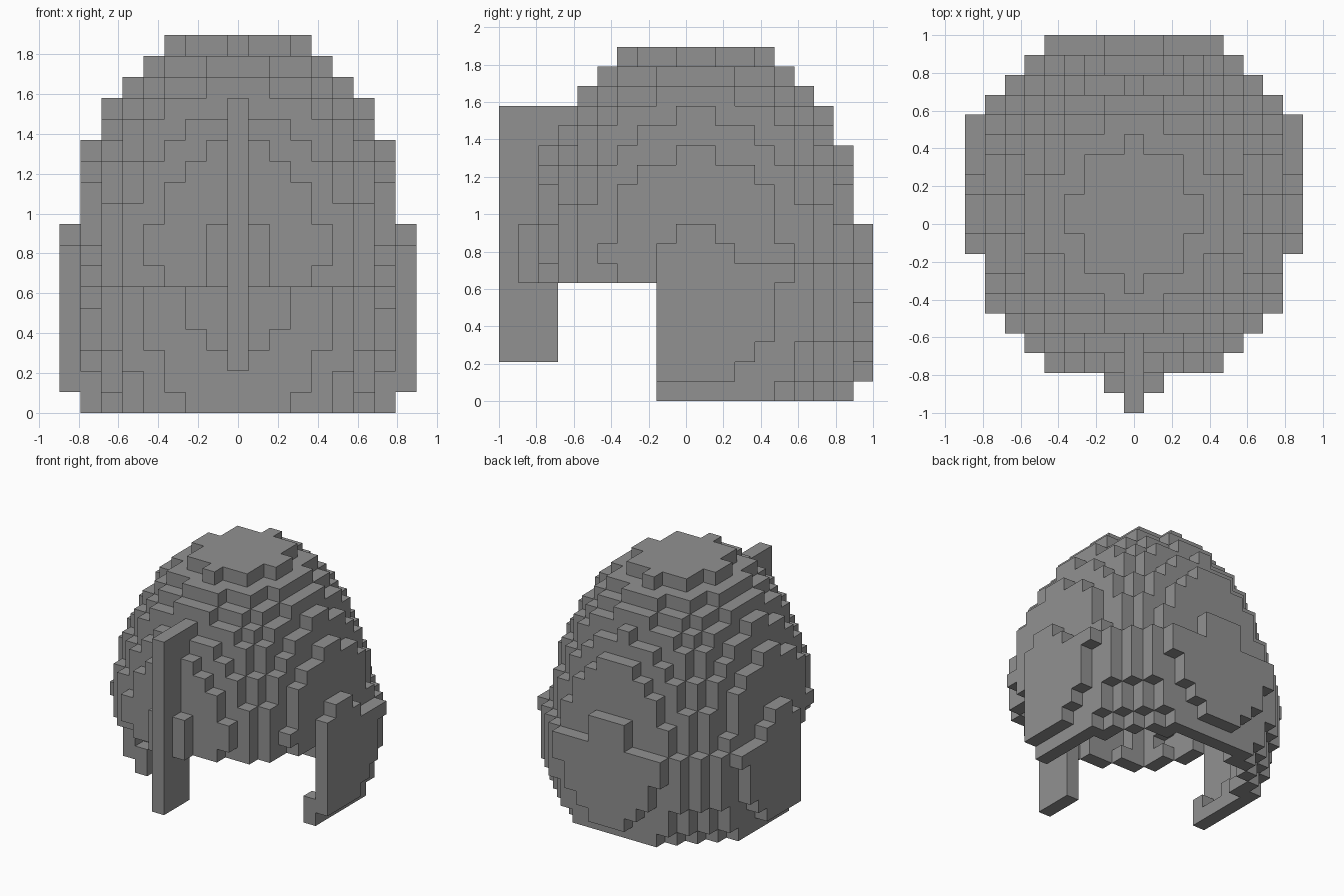
import bpy, bmesh, math

if "Cube" in bpy.data.objects:
    bpy.data.objects.remove(bpy.data.objects["Cube"])

V = 2 / 19            # size of one cube
OPEN_ROW = -1         # cheek guards start at this row, the face opening is in front
BROW = 6              # layer of the brow edge and of the wide rim

steel = bpy.data.materials.new("grey steel")
steel.diffuse_color = (0.285, 0.285, 0.285, 1)
steel.use_nodes = True
steel.node_tree.nodes["Principled BSDF"].inputs["Base Color"].default_value = steel.diffuse_color

DIRS = [(1, 0, 0), (-1, 0, 0), (0, 1, 0), (0, -1, 0), (0, 0, 1), (0, 0, -1)]


def solid(i, j, k):
    """Full helmet volume: a tall dome on top of a wider neck bowl."""
    d = j - 0.5
    if k > 17 or abs(i) > 8 or not -8 <= j <= 9:
        return False
    if k > BROW or (k == BROW and j < OPEN_ROW):
        # the brow layer tucks in slightly
        rise = 0.03 if k == BROW else (0.0842 * (k - 7) + 0.0732) ** 2
        return 0.0149 * i * i + 0.01305 * d * d + rise <= 1
    return 0.0121 * i * i + 0.01105 * d * d + 0.007 * (k - BROW) ** 2 <= 1


def bowl_hollow(i, j, k):
    """Inside of the neck bowl."""
    d = j - 0.5
    return 0.016 * i * i + 0.0155 * d * d + 0.0075 * (k - BROW) ** 2 <= 1


def is_shell(i, j, k):
    """Thin skin, with the face left open."""
    if not solid(i, j, k) or (k < BROW and j < OPEN_ROW):
        return False
    if k < BROW:
        return not bowl_hollow(i, j, k)
    buried = all(solid(i + a, j + b, k + c) for a, b, c in DIRS)
    if k == BROW and j >= OPEN_ROW:
        return not (buried and bowl_hollow(i, j, k))
    return not buried


def build(name, cells):
    """Join cubes into one mesh, keeping only the outside faces."""
    bm = bmesh.new()
    cache = {}

    def vert(p):
        if p not in cache:
            cache[p] = bm.verts.new((p[0] * V, p[1] * V, p[2] * V))
        return cache[p]

    for cell in sorted(cells):
        for n in DIRS:
            if tuple(c + s for c, s in zip(cell, n)) in cells:
                continue
            axis = [abs(s) for s in n].index(1)
            u, w = (axis + 1) % 3, (axis + 2) % 3
            ring = []
            for su, sw in ((-.5, -.5), (.5, -.5), (.5, .5), (-.5, .5)):
                p = [cell[0], cell[1], cell[2] + 0.5]
                p[axis] += 0.5 * n[axis]
                p[u] += su
                p[w] += sw
                ring.append(vert(tuple(p)))
            if n[axis] < 0:
                ring.reverse()
            bm.faces.new(ring)
    mesh = bpy.data.meshes.new(name)
    bm.to_mesh(mesh)
    bm.free()
    mesh.materials.append(steel)
    obj = bpy.data.objects.new(name, mesh)
    bpy.context.collection.objects.link(obj)
    return obj


shell = {(i, j, k) for i in range(-8, 9) for j in range(-8, 10)
         for k in range(18) if is_shell(i, j, k)}

# Domed crown, cheek guards and neck guard in one skin
build("helmet_shell", shell)

# Flat nose bar down the front
build("nose_bar", {(0, j, k) for j in range(-9, -6) for k in range(2, 15)} - shell)
